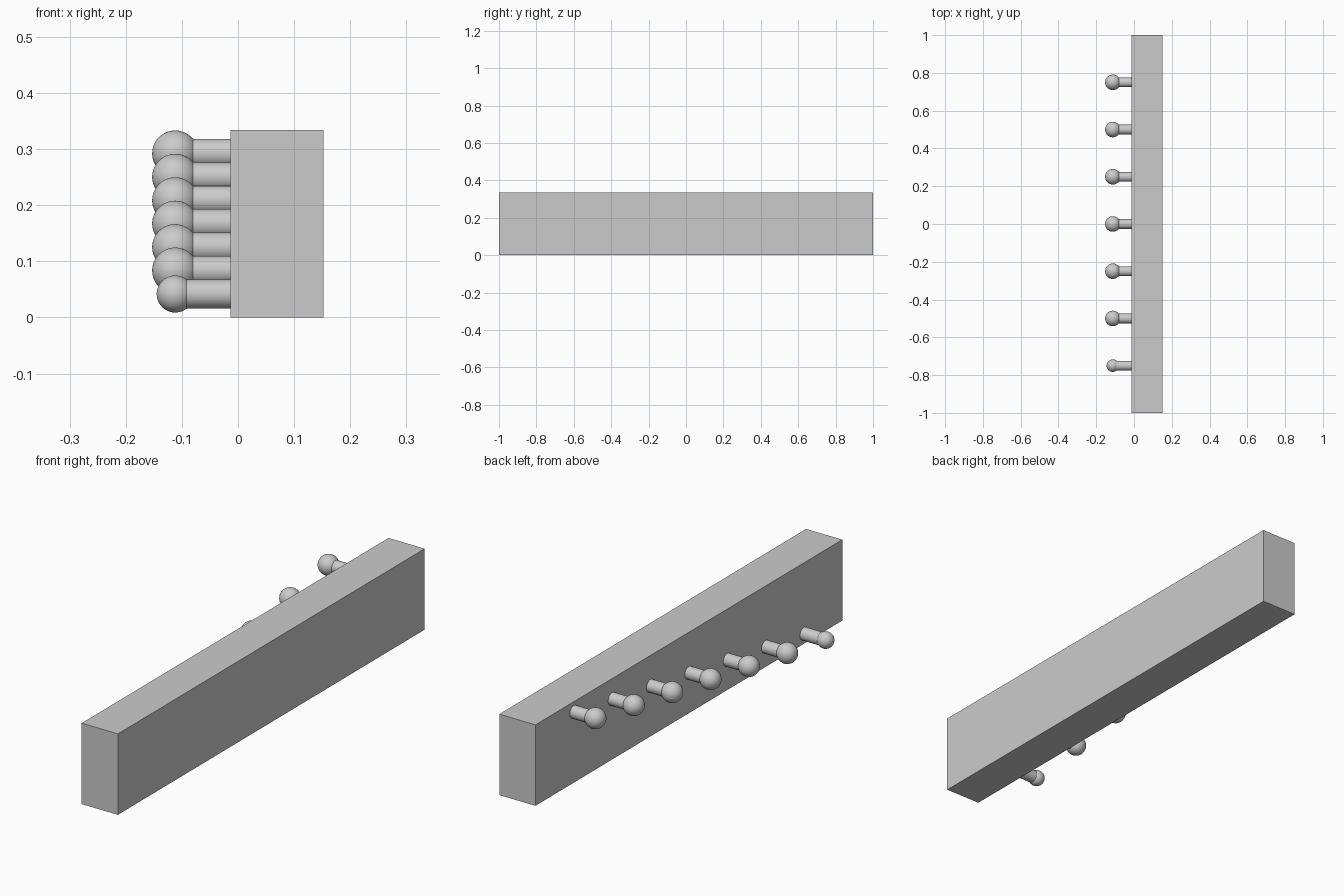
import bpy
import math

cube = bpy.data.objects.get("Cube")
if cube:
    bpy.data.objects.remove(cube, do_unlink=True)

# Single plain grey
grey = bpy.data.materials.new("plain grey")
grey.use_nodes = True
colour = (0.6, 0.6, 0.6, 1)
grey.diffuse_color = colour
grey.node_tree.nodes["Principled BSDF"].inputs["Base Color"].default_value = colour

WALL_X, WALL_RIGHT, HEIGHT = 0.152, -0.013, 0.334
KNOB_X, STEM_R = -0.112, 0.026


def finish(name, smooth=True):
    obj = bpy.context.object
    obj.name = name
    obj.data.materials.append(grey)
    if smooth:
        bpy.ops.object.shade_smooth_by_angle(angle=math.radians(40))
    return obj


# Long upright block
bpy.ops.mesh.primitive_cube_add(
    size=1, location=((WALL_X + WALL_RIGHT) / 2, 0, HEIGHT / 2))
block = finish("block", smooth=False)
block.scale = (WALL_X - WALL_RIGHT, 2, HEIGHT)

# Row of pegs climbing towards the back; the lowest has a smaller knob
for i in range(7):
    y = -0.75 + 0.25 * i
    z = HEIGHT * (i + 1) / 8
    radius = 0.033 if i == 0 else 0.041

    bpy.ops.mesh.primitive_cylinder_add(
        vertices=48, radius=STEM_R, depth=WALL_RIGHT - KNOB_X,
        location=((WALL_RIGHT + KNOB_X) / 2, y, z),
        rotation=(0, math.pi / 2, 0))
    finish(f"peg_stem_{i + 1}")

    bpy.ops.mesh.primitive_uv_sphere_add(
        segments=48, ring_count=24, radius=radius, location=(KNOB_X, y, z))
    finish(f"peg_knob_{i + 1}")
